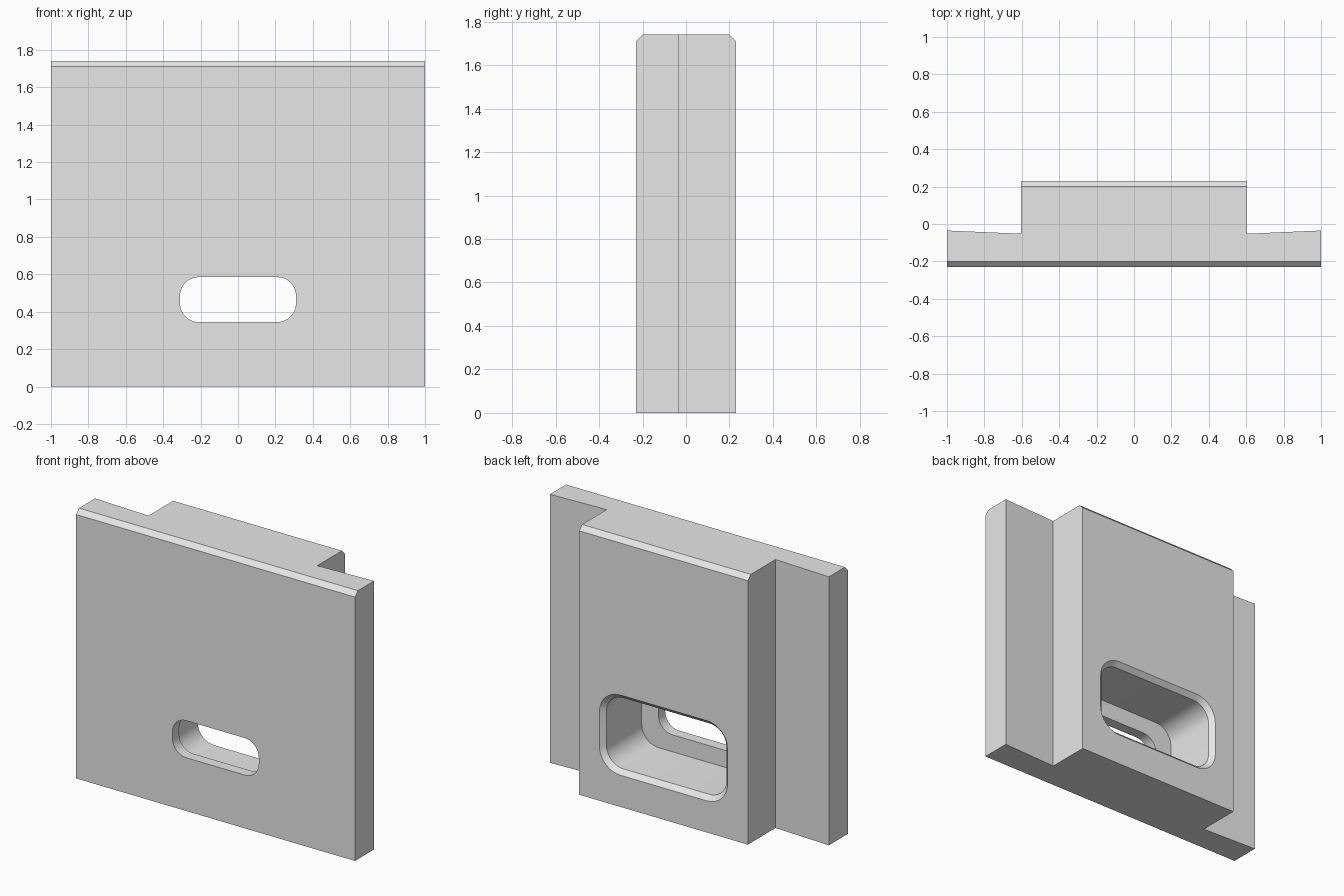
import bpy
import bmesh
import math

HEIGHT, FRONT, BACK = 1.74, -0.23, 0.23
CHAMFER = 0.03
SLOT_Z = 0.465

cube = bpy.data.objects.get("Cube")
if cube:
    bpy.data.objects.remove(cube, do_unlink=True)

# Single grey material
grey = bpy.data.materials.new("light grey")
grey.use_nodes = True
grey.diffuse_color = (0.8, 0.8, 0.8, 1)
grey.node_tree.nodes["Principled BSDF"].inputs["Base Color"].default_value = (0.8, 0.8, 0.8, 1)


def make_object(name, bm):
    bmesh.ops.recalc_face_normals(bm, faces=bm.faces)
    mesh = bpy.data.meshes.new(name)
    bm.to_mesh(mesh)
    bm.free()
    mesh.materials.append(grey)
    obj = bpy.data.objects.new(name, mesh)
    bpy.context.collection.objects.link(obj)
    return obj


def rounded_rect(half_w, half_h, radius, steps=10):
    """Outline of a rounded rectangle, counter-clockwise."""
    points = []
    for corner, (sx, sz) in enumerate([(1, 1), (-1, 1), (-1, -1), (1, -1)]):
        for i in range(steps + 1):
            a = math.pi / 2 * (corner + i / steps)
            points.append((sx * (half_w - radius) + radius * math.cos(a),
                           sz * (half_h - radius) + radius * math.sin(a)))
    return points


def slot_cutter(name, sections):
    """Loft rounded rectangles along y; each section is y, half width, half height, radius."""
    bm = bmesh.new()
    rings = [[bm.verts.new((x, y, SLOT_Z + z)) for x, z in rounded_rect(w, h, r)]
             for y, w, h, r in sections]
    bm.faces.new(rings[0])
    bm.faces.new(rings[-1])
    count = len(rings[0])
    for a, b in zip(rings, rings[1:]):
        for i in range(count):
            j = (i + 1) % count
            bm.faces.new((a[i], a[j], b[j], b[i]))
    obj = make_object(name, bm)
    obj.hide_render = True
    return obj


# Body: T-shaped plan with slightly undercut flanges, extruded upward
half_plan = [(1, FRONT), (1, -0.035), (0.605, -0.052), (0.605, BACK)]
plan = half_plan + [(-x, y) for x, y in reversed(half_plan)]
bm = bmesh.new()
base = bm.faces.new([bm.verts.new((x, y, 0)) for x, y in plan])
top = bmesh.ops.extrude_face_region(bm, geom=[base])["geom"]
bmesh.ops.translate(bm, vec=(0, 0, HEIGHT),
                    verts=[v for v in top if isinstance(v, bmesh.types.BMVert)])

# Chamfers on the top front and top back edges
rims = [e for e in bm.edges
        if all(v.co.z > HEIGHT - 0.01 for v in e.verts)
        and (all(v.co.y < FRONT + 0.01 for v in e.verts)
             or all(v.co.y > BACK - 0.01 for v in e.verts))]
bmesh.ops.bevel(bm, geom=rims, offset=CHAMFER, segments=1, affect='EDGES')
body = make_object("slotted_plate", bm)

# Narrow through slot, and wider pocket with a chamfered mouth at the back
cutters = [
    slot_cutter("through_slot_cutter", [(-0.3, 0.31, 0.12, 0.1), (0, 0.31, 0.12, 0.1)]),
    slot_cutter("back_pocket_cutter", [(-0.16, 0.43, 0.23, 0.12),
                                       (BACK - CHAMFER, 0.43, 0.23, 0.12),
                                       (BACK + CHAMFER, 0.49, 0.29, 0.18)]),
]
bpy.ops.object.select_all(action='DESELECT')
body.select_set(True)
bpy.context.view_layer.objects.active = body
for cutter in cutters:
    mod = body.modifiers.new(cutter.name, 'BOOLEAN')
    mod.operation = 'DIFFERENCE'
    mod.solver = 'EXACT'
    mod.object = cutter
    bpy.ops.object.modifier_apply(modifier=mod.name)
    bpy.data.objects.remove(cutter, do_unlink=True)

bpy.ops.object.shade_smooth_by_angle(angle=math.radians(25))
